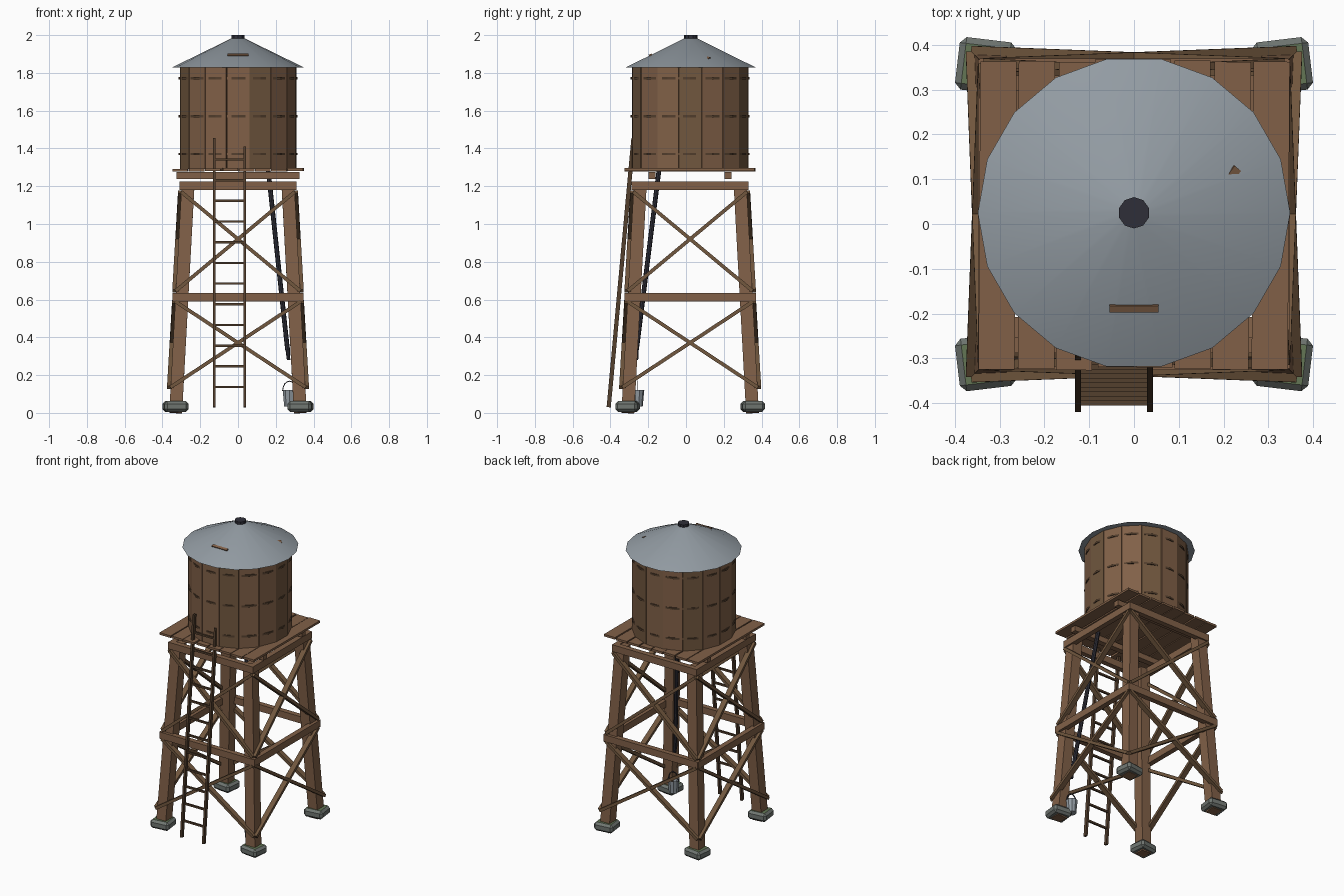
import bpy, bmesh, math, random
from mathutils import Vector, Matrix

if "Cube" in bpy.data.objects:
    bpy.data.objects.remove(bpy.data.objects["Cube"])

random.seed(4)
CY = 0.022  # the tower sits slightly behind the origin because of the ladder


def material(name, rgb):
    m = bpy.data.materials.new(name)
    m.diffuse_color = (*rgb, 1)
    m.use_nodes = True
    m.node_tree.nodes["Principled BSDF"].inputs["Base Color"].default_value = m.diffuse_color
    return m


WOOD = material("warm wood", (0.22, 0.118, 0.064))
STAVE = material("shaded wood", (0.165, 0.095, 0.048))
DARK = material("dark wood", (0.088, 0.05, 0.027))
METAL = material("grey sheet metal", (0.29, 0.33, 0.365))
IRON = material("dark iron", (0.028, 0.028, 0.04))
STONE = material("grey stone", (0.16, 0.18, 0.165))
MOSS = material("mossy stone", (0.125, 0.18, 0.09))


def finish(name, bm, *mats, smooth=None):
    bmesh.ops.recalc_face_normals(bm, faces=bm.faces)
    me = bpy.data.meshes.new(name)
    bm.to_mesh(me)
    bm.free()
    for m in mats:
        me.materials.append(m)
    ob = bpy.data.objects.new(name, me)
    bpy.context.collection.objects.link(ob)
    if smooth:
        bpy.context.view_layer.objects.active = ob
        ob.select_set(True)
        bpy.ops.object.shade_smooth_by_angle(angle=math.radians(smooth))
        ob.select_set(False)
    return ob


def frame(p, q, side):
    """Matrix with z along p-q, x along side, centred between the points."""
    p, q = Vector(p), Vector(q)
    z = (q - p).normalized()
    x = Vector(side)
    x = (x - z * x.dot(z)).normalized()
    rot = Matrix((x, z.cross(x), z)).transposed().to_4x4()
    return Matrix.Translation((p + q) / 2) @ rot, (q - p).length


def bar(bm, p, q, w, h, side=(1, 0, 0), mat=0):
    """Box from p to q, w wide along side and h wide across it."""
    m, length = frame(p, q, side)
    vs = bmesh.ops.create_cube(bm, size=1, matrix=m @ Matrix.Diagonal((w, h, length, 1)))["verts"]
    for f in {f for v in vs for f in v.link_faces}:
        f.material_index = mat


def rod(bm, p, q, r1, r2=None, n=8, caps=True, side=(1, 0, 0)):
    m, length = frame(p, q, side)
    bmesh.ops.create_cone(bm, cap_ends=caps, segments=n, radius1=r1,
                          radius2=r1 if r2 is None else r2, depth=length, matrix=m)


def leg_at(z):
    return 0.33 - 0.0545 * z


CORNERS = [(sx, sy) for sx in (-1, 1) for sy in (-1, 1)]

# Legs and stone feet
bm = bmesh.new()
for sx, sy in CORNERS:
    a, b = leg_at(0), leg_at(1.22)
    bar(bm, (sx * a, CY + sy * a, 0), (sx * b, CY + sy * b, 1.22), 0.068, 0.068)
finish("legs", bm, WOOD)

bm = bmesh.new()
for sx, sy in CORNERS:
    m = (Matrix.Translation((sx * 0.331, CY + sy * 0.331, 0.034)) @ Matrix.Rotation(sx * sy * 0.12, 4, 'Z')
         @ Matrix.Diagonal((0.128, 0.118, 0.056, 1)))
    bmesh.ops.create_cube(bm, size=1, matrix=m)
bmesh.ops.bevel(bm, geom=bm.edges[:], offset=0.014, segments=1, affect='EDGES')
bm.normal_update()
for f in bm.faces:
    f.material_index = 1 if f.normal.z > 0.9 else 0
finish("stone_feet", bm, STONE, MOSS)

# Horizontal girts and crossed braces on the four sides
girts, braces = bmesh.new(), bmesh.new()
for k in range(4):
    turn = Matrix.Translation((0, CY, 0)) @ Matrix.Rotation(k * math.pi / 2, 4, 'Z')
    out = turn.to_3x3() @ Vector((0, -1, 0))
    for z, half, off in ((0.613, 0.345, 0.331), (1.203, 0.31, 0.293)):
        bar(girts, turn @ Vector((-half, -off, z)), turn @ Vector((half, -off, z)), 0.034, 0.045, out)
    for z0, z1 in ((0.135, 0.59), (0.645, 1.17)):
        for s in (-1, 1):
            a, b = leg_at(z0) + 0.036, leg_at(z1) + 0.034
            bar(braces, turn @ Vector((-s * a, -a, z0)), turn @ Vector((s * b, -b, z1)), 0.034, 0.019, out)
finish("girts", girts, WOOD)
finish("cross_braces", braces, STAVE)

# Joists and deck planks
bm = bmesh.new()
for y in (-0.18, 0.222):
    bar(bm, (-0.326, y, 1.257), (0.326, y, 1.257), 0.037, 0.036, (0, 1, 0))
finish("joists", bm, WOOD)

bm = bmesh.new()
for i in range(8):
    x = -0.305 + i * 0.0872
    j = random.uniform(-0.004, 0.004)
    z = 1.287 + random.uniform(-0.002, 0.002)
    bar(bm, (x + j, -0.323 + j, z), (x - j, 0.365 + j, z), 0.081, 0.014)
finish("deck_planks", bm, WOOD)

# Tank: dark core, sixteen staves and three hoops that show at the stave centres
bm = bmesh.new()
rod(bm, (0, CY, 1.294), (0, CY, 1.825), 0.29, n=16)
finish("tank_core", bm, DARK)

bm = bmesh.new()
for i in range(16):
    a = i * math.tau / 16
    d = Vector((math.sin(a), -math.cos(a), 0))
    r = 0.293 + random.uniform(-0.002, 0.002)
    side = Matrix.Rotation(random.uniform(-0.025, 0.025), 3, 'Z') @ d
    c = d * r + Vector((0, CY, 0))
    bar(bm, c + Vector((0, 0, 1.291)), c + Vector((0, 0, 1.832)), 0.026, 0.119, side,
        1 if i % 3 == 1 else 0)
finish("tank_staves", bm, WOOD, STAVE)

bm = bmesh.new()
for z in (1.37, 1.57, 1.772):
    rod(bm, (0, CY, z - 0.006), (0, CY, z + 0.006), 0.3145, n=16)
finish("tank_hoops", bm, DARK)

# Conical roof, cap and two loose boards on it
bm = bmesh.new()
rod(bm, (0, CY + 0.003, 1.829), (0, CY + 0.003, 1.985), 0.349, 0.03, n=18, side=(0, 1, 0))
finish("roof", bm, METAL, smooth=30)

bm = bmesh.new()
rod(bm, (0, CY + 0.003, 1.97), (0, CY + 0.003, 2.0), 0.035, n=10)
finish("roof_cap", bm, IRON)

bm = bmesh.new()
bar(bm, (-0.055, -0.187, 1.892), (0.055, -0.187, 1.892), 0.016, 0.016, (0, 1, 0.45))
bar(bm, (0.205, 0.09, 1.881), (0.229, 0.125, 1.873), 0.02, 0.014, (1, 0, -0.45))
finish("roof_patches", bm, WOOD)

# Leaning ladder
bm = bmesh.new()


def lean(z):
    return -0.412 + 0.092 * z


for x, top in ((-0.125, 1.455), (0.036, 1.41)):
    bar(bm, (x, lean(0.03), 0.03), (x, lean(top), top), 0.014, 0.022)
for i in range(12):
    z = 0.137 + i * 0.1095
    bar(bm, (-0.125, lean(z), z), (0.036, lean(z), z), 0.012, 0.012, (0, 1, 0))
finish("ladder", bm, DARK)

# Drain pipe with a short spout
bm = bmesh.new()
rod(bm, (0.16, -0.143, 1.285), (0.262, -0.262, 0.335), 0.0125)
rod(bm, (0.262, -0.262, 0.345), (0.268, -0.262, 0.28), 0.012, 0.009)
finish("drain_pipe", bm, IRON, smooth=40)

# Bucket with wire handle
BX, BY = 0.272, -0.258
bm = bmesh.new()
rod(bm, (BX, BY, 0.035), (BX, BY, 0.12), 0.029, 0.037, n=10)
bm.normal_update()
top = [f for f in bm.faces if f.normal.z > 0.9]
bmesh.ops.inset_region(bm, faces=top, thickness=0.004)
bmesh.ops.translate(bm, verts=list({v for f in top for v in f.verts}), vec=(0, 0, -0.07))
bmesh.ops.scale(bm, verts=list({v for f in top for v in f.verts}), vec=(0.78, 0.78, 1),
                space=Matrix.Translation((-BX, -BY, 0)))
finish("bucket", bm, METAL)

bm = bmesh.new()
arc = [(BX + 0.036 * math.cos(math.pi * t / 8), BY, 0.115 + 0.053 * math.sin(math.pi * t / 8)) for t in range(9)]
for p, q in zip(arc, arc[1:]):
    bar(bm, p, q, 0.005, 0.005, (0, 1, 0))
finish("bucket_handle", bm, IRON)
